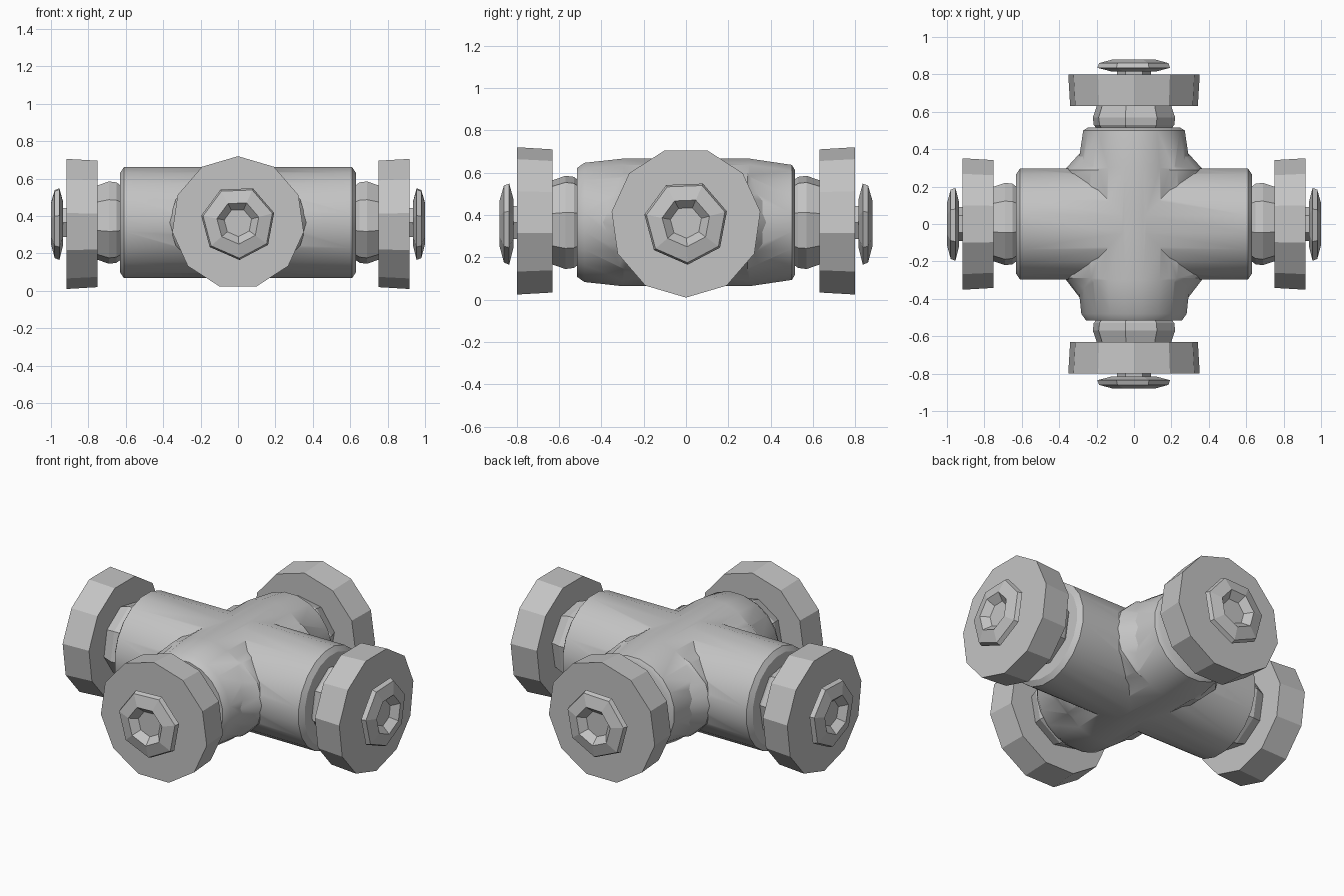
import bpy
import bmesh
from math import cos, sin, radians, tau
from mathutils import Vector

cube = bpy.data.objects.get("Cube")
if cube:
    bpy.data.objects.remove(cube, do_unlink=True)

AXIS_Z = 0.365
GREY = (0.55, 0.55, 0.55, 1)

steel = bpy.data.materials.new("plain grey")
steel.use_nodes = True
steel.diffuse_color = GREY
steel.node_tree.nodes["Principled BSDF"].inputs["Base Color"].default_value = GREY


def lathe(name, axis, profile, sides, phase=0, squash=1.0):
    """Rings of (distance, radius) along a horizontal axis, closed at both ends."""
    axis = Vector(axis)
    across = Vector((abs(axis.y), abs(axis.x), 0))
    up = Vector((0, 0, squash))
    bm = bmesh.new()
    rings = []
    for dist, radius in profile:
        ring = []
        for i in range(sides):
            a = radians(phase) + tau * i / sides
            p = axis * dist + (across * cos(a) + up * sin(a)) * radius
            ring.append(bm.verts.new(p + Vector((0, 0, AXIS_Z))))
        rings.append(ring)
    for a, b in zip(rings, rings[1:]):
        for i in range(sides):
            j = (i + 1) % sides
            bm.faces.new((a[i], a[j], b[j], b[i]))
    bm.faces.new(rings[0])
    bm.faces.new(rings[-1])
    bmesh.ops.recalc_face_normals(bm, faces=bm.faces)
    mesh = bpy.data.meshes.new(name)
    bm.to_mesh(mesh)
    bm.free()
    mesh.materials.append(steel)
    obj = bpy.data.objects.new(name, mesh)
    bpy.context.collection.objects.link(obj)
    return obj


def activate(obj):
    bpy.ops.object.select_all(action='DESELECT')
    obj.select_set(True)
    bpy.context.view_layer.objects.active = obj


def smooth(obj, angle):
    activate(obj)
    bpy.ops.object.shade_smooth_by_angle(angle=radians(angle))


# Cross-shaped body: two pipes and a widened junction, joined into one skin
body = lathe("cross_body", (1, 0, 0),
             [(-0.63, 0.27), (-0.61, 0.3), (0.61, 0.3), (0.63, 0.27)], 20, 9)
short_pipe = lathe("short_pipe", (0, 1, 0),
                   [(-0.515, 0.26), (-0.48, 0.285), (-0.3, 0.305),
                    (0.3, 0.305), (0.5, 0.275), (0.515, 0.25)], 20, 9)
junction = lathe("junction", (0, 1, 0),
                 [(-0.42, 0.27), (-0.29, 0.37), (0.29, 0.37), (0.4, 0.27)],
                 14, 0, 0.76)
for part in (short_pipe, junction):
    activate(body)
    mod = body.modifiers.new("join", 'BOOLEAN')
    mod.operation = 'UNION'
    mod.solver = 'EXACT'
    mod.object = part
    bpy.ops.object.modifier_apply(modifier=mod.name)
    bpy.data.objects.remove(part, do_unlink=True)
smooth(body, 32)

# The same neck, wheel-like flange, stem and socketed cap on each arm
arms = [("left", (1, 0, 0), 0.63, -90), ("right", (-1, 0, 0), 0.63, -90),
        ("back", (0, 1, 0), 0.51, 90), ("front", (0, -1, 0), 0.51, 90)]
for side, axis, end, phase in arms:
    neck = lathe(side + "_neck", axis,
                 [(end - 0.02, 0.19), (end + 0.02, 0.22),
                  (end + 0.06, 0.225), (end + 0.13, 0.2)], 8, 12)
    flange = lathe(side + "_flange", axis,
                   [(end + 0.12, 0.345), (end + 0.288, 0.355)], 11, phase)
    stem = lathe(side + "_stem", axis,
                 [(end + 0.27, 0.09), (end + 0.33, 0.09)], 6)
    cap = lathe(side + "_cap", axis,
                [(end + 0.305, 0.12), (end + 0.325, 0.2), (end + 0.35, 0.19),
                 (end + 0.37, 0.115), (end + 0.33, 0.075)], 7, 15)
    smooth(flange, 25)
